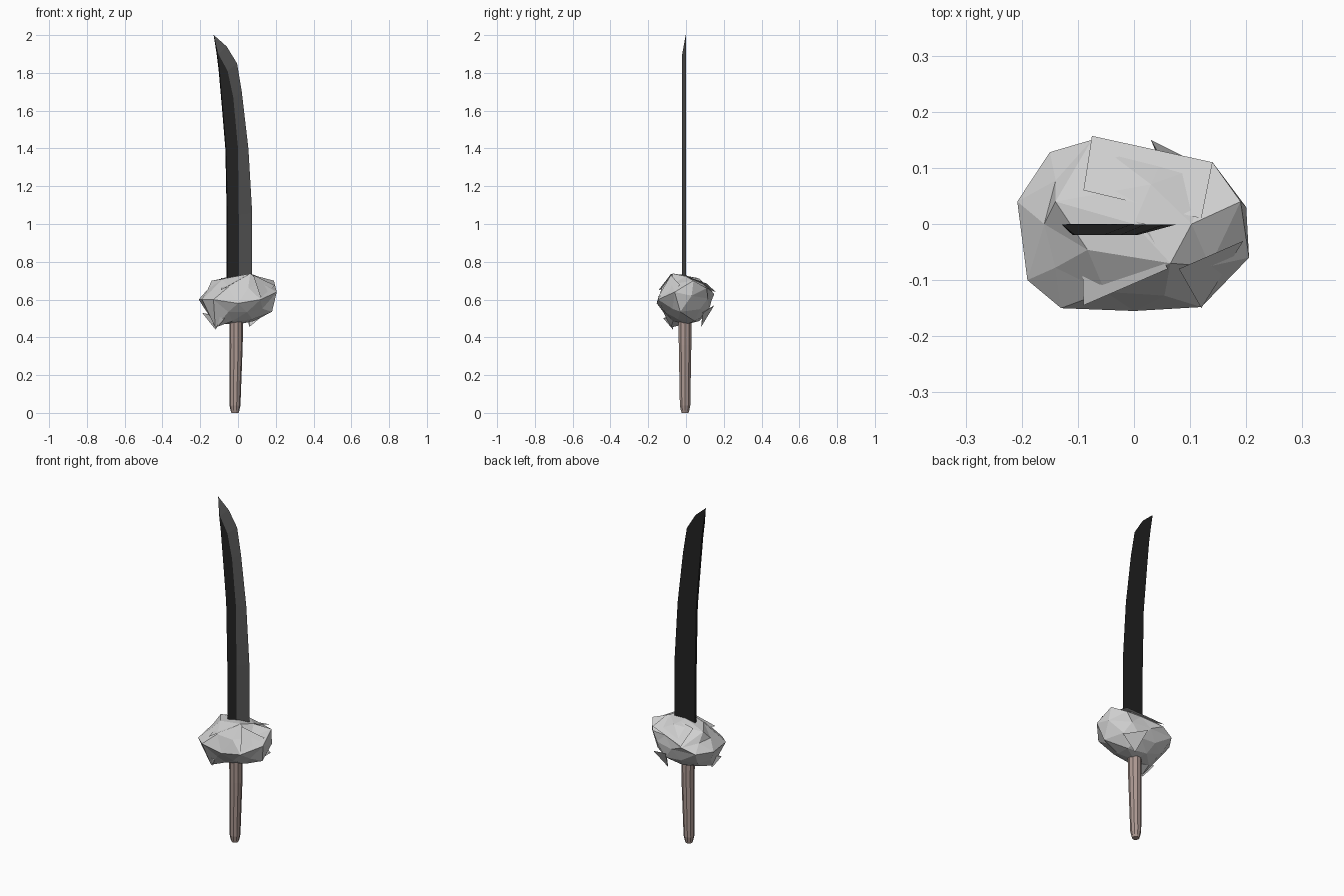
import bpy, bmesh, math, random
from mathutils import Vector

if "Cube" in bpy.data.objects:
    bpy.data.objects.remove(bpy.data.objects["Cube"])

random.seed(4)


def material(name, rgb):
    m = bpy.data.materials.new(name)
    m.diffuse_color = (*rgb, 1)
    m.use_nodes = True
    m.node_tree.nodes["Principled BSDF"].inputs["Base Color"].default_value = m.diffuse_color
    return m


STEEL = material("dark steel", (0.016, 0.016, 0.016))
EDGE = material("grey edge", (0.085, 0.085, 0.085))
STONE = material("pale stone", (0.62, 0.62, 0.62))
WOOD = material("pale wood", (0.42, 0.32, 0.29))


def finish(name, bm, *mats):
    bmesh.ops.remove_doubles(bm, verts=bm.verts, dist=0.0005)
    bmesh.ops.recalc_face_normals(bm, faces=bm.faces)
    me = bpy.data.meshes.new(name)
    bm.to_mesh(me)
    bm.free()
    for m in mats:
        me.materials.append(m)
    ob = bpy.data.objects.new(name, me)
    bpy.context.collection.objects.link(ob)
    return ob


def loft(rings, accent=None):
    """Skin a list of closed rings; side number `accent` gets material 1."""
    bm = bmesh.new()
    rows = [[bm.verts.new(p) for p in ring] for ring in rings]
    n = len(rows[0])
    for a, b in zip(rows, rows[1:]):
        for i in range(n):
            j = (i + 1) % n
            f = bm.faces.new((a[i], a[j], b[j], b[i]))
            f.material_index = int(i == accent)
    bm.faces.new(rows[0])
    bm.faces.new(rows[-1])
    return bm


# Handle: tapered ten-sided grip with a rounded butt
grip = [(0.0, -0.016, 0.019), (0.012, -0.016, 0.023), (0.04, -0.016, 0.029),
        (0.2, -0.013, 0.032), (0.36, -0.010, 0.035), (0.56, -0.010, 0.037)]
rings = [[(cx + r * math.cos(k * math.tau / 10), -0.005 + r * math.sin(k * math.tau / 10), z)
          for k in range(10)] for z, cx, r in grip]
finish("handle", loft(rings), WOOD)

# Blade: flat back, ridge on the front, ground edge on the right
# each row: spine x,z / ridge x,z / cutting edge x,z
stations = [(-0.06, 0.62, 0.005, 0.62, 0.075, 0.62),
            (-0.06, 1.05, 0.004, 1.05, 0.075, 1.06),
            (-0.067, 1.40, 0.0, 1.40, 0.055, 1.40),
            (-0.088, 1.65, -0.025, 1.67, 0.02, 1.70),
            (-0.103, 1.82, -0.055, 1.81, -0.005, 1.85),
            (-0.113, 1.90, -0.104, 1.90, -0.06, 1.94)]
rings = [[(sx, 0, sz), (sx + 0.004, -0.02, sz), (rx, -0.02, rz), (ex, -0.001, ez)]
         for sx, sz, rx, rz, ex, ez in stations]
tip = Vector((-0.129, -0.001, 2.0))
rings.append([tip + Vector(d) for d in
              ((0, 0, 0), (0.001, -0.001, -0.001), (0.002, -0.001, -0.001), (0.002, 0, -0.001))])
finish("blade", loft(rings, accent=2), STEEL, EDGE)


# Guard: crumpled stone made of a jittered ball with its corners pulled out
def lump(name, detail, radii, jitter, corners=()):
    bm = bmesh.new()
    bmesh.ops.create_icosphere(bm, subdivisions=detail, radius=1)
    for v in bm.verts:
        s = 1 + random.uniform(-jitter, jitter)
        v.co = Vector((v.co.x * radii[0] * s, v.co.y * radii[1] * s,
                       0.597 + v.co.z * radii[2] * s + 0.08 * v.co.x * radii[0]))
    free = list(bm.verts)
    for c in corners:
        v = min(free, key=lambda q: (q.co - Vector(c)).length)
        v.co = c
        free.remove(v)
    finish(name, bm, STONE)


lump("guard_stone", 2, (0.187, 0.143, 0.133), 0.06, [
    (-0.208, 0.04, 0.60), (-0.15, 0.128, 0.60), (-0.075, 0.15, 0.63),
    (0.14, 0.11, 0.66), (0.20, 0.03, 0.62), (0.205, -0.06, 0.64),
    (0.12, -0.148, 0.60), (-0.13, -0.15, 0.60), (-0.19, -0.10, 0.60),
    (0.065, -0.07, 0.738), (-0.14, 0.04, 0.70), (-0.12, -0.08, 0.452),
    (0.18, -0.03, 0.535), (0.0, -0.155, 0.58), (0.19, 0.04, 0.70)])

# Loose shards of the crust that lift off the stone
for i, pts in enumerate([
        [(-0.075, 0.157, 0.64), (0.14, 0.11, 0.685), (0.12, 0.01, 0.72), (-0.09, 0.06, 0.715)],
        [(-0.09, -0.145, 0.65), (0.06, -0.08, 0.735), (0.02, 0.0, 0.73), (-0.095, 0.03, 0.70)],
        [(0.195, -0.03, 0.675), (0.08, -0.08, 0.73), (0.12, -0.15, 0.61)],
        [(-0.12, -0.07, 0.442), (-0.19, -0.06, 0.53), (-0.07, -0.12, 0.50)],
        [(0.06, 0.08, 0.455), (0.03, 0.15, 0.57), (0.15, 0.09, 0.53)]]):
    bm = bmesh.new()
    n = len(pts)
    top = [bm.verts.new(p) for p in pts]
    low = bm.verts.new(sum((Vector(p) for p in pts), Vector()) / n * 0.82
                       + Vector((0, 0, 0.597)) * 0.18)
    bm.faces.new(top)
    for k in range(n):
        bm.faces.new((top[k], low, top[(k + 1) % n]))
    finish("guard_shard_%d" % (i + 1), bm, STONE)
